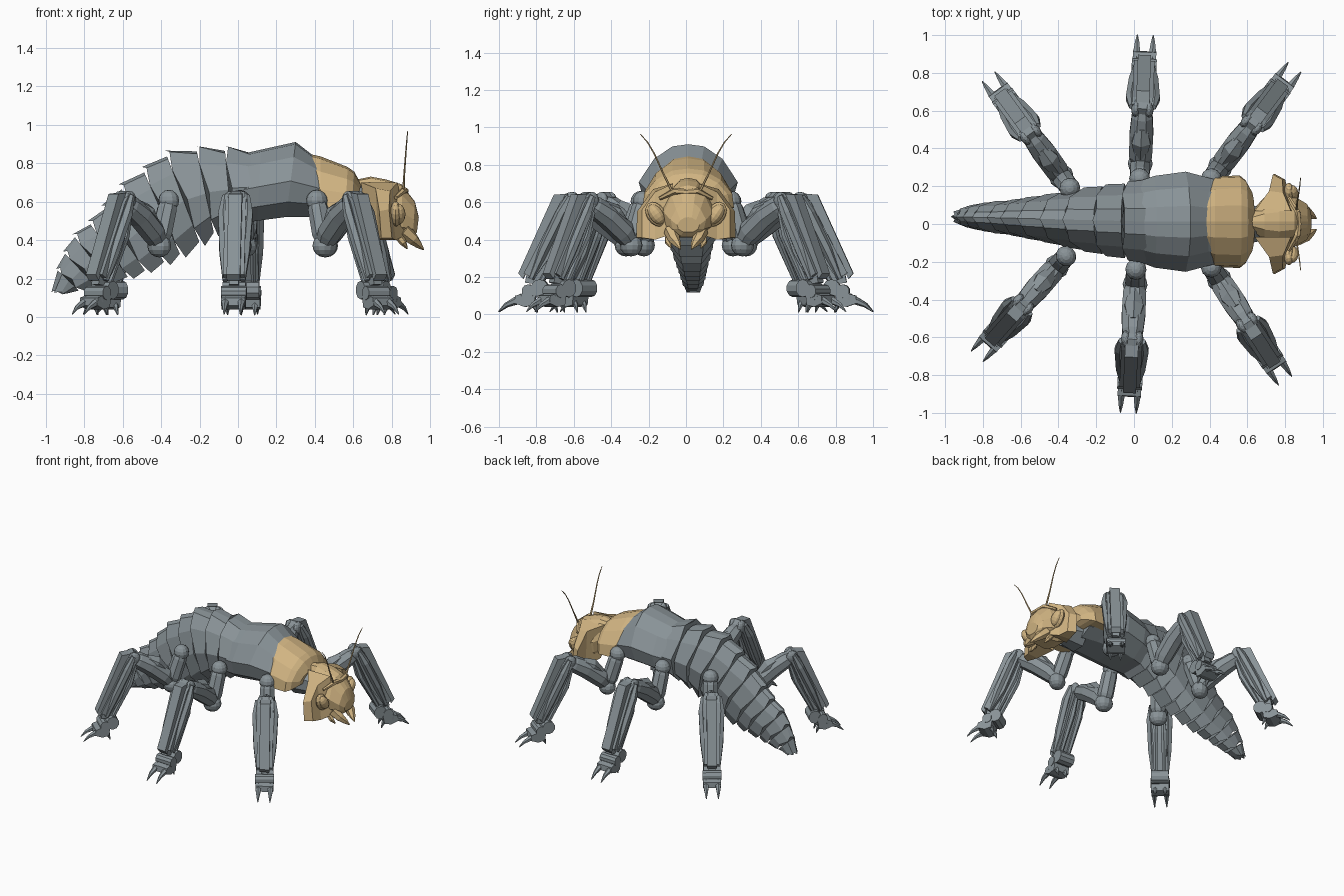
import bpy, bmesh, math
from mathutils import Vector, Matrix

if "Cube" in bpy.data.objects:
    bpy.data.objects.remove(bpy.data.objects["Cube"])


def material(name, rgb):
    m = bpy.data.materials.new(name)
    m.use_nodes = True
    m.diffuse_color = (*rgb, 1)
    m.node_tree.nodes["Principled BSDF"].inputs["Base Color"].default_value = (*rgb, 1)
    return m


GREY = material("steel grey", (.25, .29, .31))
TAN = material("sand tan", (.64, .46, .225))


def finish(name, bm, mat, matrix=None):
    bmesh.ops.recalc_face_normals(bm, faces=bm.faces)
    if matrix:
        bm.transform(matrix)
    mesh = bpy.data.meshes.new(name)
    bm.to_mesh(mesh)
    bm.free()
    mesh.materials.append(mat)
    ob = bpy.data.objects.new(name, mesh)
    bpy.context.collection.objects.link(ob)
    return ob


def skin(name, rings, mat, matrix=None):
    """Join closed rings of points into a capped shell."""
    bm = bmesh.new()
    vs = [[bm.verts.new(p) for p in ring] for ring in rings]
    n = len(vs[0])
    for a, b in zip(vs, vs[1:]):
        for i in range(n):
            j = (i + 1) % n
            bm.faces.new((a[i], a[j], b[j], b[i]))
    bm.faces.new(vs[0])
    bm.faces.new(vs[-1])
    return finish(name, bm, mat, matrix)


def tube(name, pts, radii, mat, sides=8, matrix=None):
    """Faceted tube along a path with a radius at every point."""
    pts = [Vector(p) for p in pts]
    rings = []
    for i, p in enumerate(pts):
        d = pts[min(i + 1, len(pts) - 1)] - pts[max(i - 1, 0)]
        q = d.to_track_quat('Z', 'Y')
        angles = [math.tau * (k + .5) / sides for k in range(sides)]
        rings.append([p + q @ Vector((math.cos(a), math.sin(a), 0)) * radii[i] for a in angles])
    return skin(name, rings, mat, matrix)


def ball(name, centre, size, mat, matrix=None, tilt=0):
    bm = bmesh.new()
    bmesh.ops.create_uvsphere(bm, u_segments=12, v_segments=8, radius=1)
    bm.transform(Matrix.Translation(centre) @ Matrix.Rotation(tilt, 4, 'X')
                 @ Matrix.Diagonal((*size, 1)))
    return finish(name, bm, mat, matrix)


def plate(name, outline, t0, t1, mat, matrix=None):
    """Side outline (r, z) given thickness across t."""
    return skin(name, [[(r, t, z) for r, z in outline] for t in (t0, t1)], mat, matrix)


# Cross-sections: (depth from the top, share of half width)
BODY = [(0, 0), (.03, .32), (.2, .69), (.52, 1), (.8, .88), (1, .42)]
ARCH = [(0, 0), (.05, .35), (.3, .72), (.65, .96), (1, 1)]


def hoop(station, section, shrink=1, saw=0):
    """Ring leaning between a top and a bottom point; saw gives it a zigzag rim."""
    tx, tz, bx, bz, w = station
    top, bot = Vector((tx, 0, tz)), Vector((bx, 0, bz))
    mid = (top + bot) / 2
    top, bot = mid + (top - mid) * shrink, mid + (bot - mid) * shrink
    bend = .012 + .025 * max(0, .1 - tx)
    w *= (1 + shrink) / 2
    side = []
    for i, (t, k) in enumerate(section):
        p = top.lerp(bot, t)
        side.append((p.x + saw * (i % 2), k * w, p.z + saw * .5 * (i % 2)))
    return ([(x, bend + y, z) for x, y, z in side]
            + [(x, bend - y, z) for x, y, z in reversed(side[1:])])


# Abdomen: overlapping plates curling down to the tail
stations = [
    (.10, .865, .06, .50, .235), (-.07, .89, -.03, .45, .21), (-.22, .89, -.12, .41, .19),
    (-.38, .865, -.19, .36, .17), (-.50, .78, -.29, .30, .147), (-.62, .69, -.37, .26, .127),
    (-.71, .58, -.47, .22, .11), (-.78, .50, -.56, .19, .095), (-.86, .43, -.66, .17, .085),
    (-.91, .34, -.73, .15, .075), (-.945, .25, -.82, .13, .062), (-.97, .13, -.90, .115, .04)]
for a, b in zip(stations, stations[1:]):
    skin("abdomen_plate", [hoop(a, BODY, .88), hoop(b, BODY, 1, .018)], GREY)

# Thorax, collar and neck
skin("thorax", [hoop(s, BODY) for s in (
    (.03, .85, .03, .49, .215), (.12, .87, .1, .5, .243), (.30, .91, .25, .52, .265),
    (.39, .84, .42, .52, .23), (.56, .74, .55, .52, .19))], GREY)
skin("collar", [hoop(s, ARCH) for s in (
    (.37, .848, .41, .59, .215), (.43, .835, .43, .57, .24),
    (.57, .78, .56, .57, .245), (.605, .755, .59, .58, .22), (.64, .69, .62, .60, .16))], TAN)
tube("neck", [(.52, 0, .6), (.7, 0, .58)], [.13, .09], GREY)

# Head
skin("head", [hoop(s, BODY) for s in (
    (.62, .715, .65, .50, .07), (.69, .73, .69, .44, .13), (.77, .715, .76, .41, .16),
    (.85, .69, .86, .41, .13), (.92, .60, .91, .42, .095), (.94, .52, .93, .44, .06))], TAN)
tube("brow_ridge", [(.82, -.14, .62), (.865, -.06, .66), (.872, 0, .655),
                    (.865, .06, .66), (.82, .14, .62)], [.01, .018, .016, .018, .01], TAN, 6)

for s in (1, -1):
    # Cheeks flaring out to a wing tip
    skin("cheek", [[(x, y * s, z) for x, y, z in outline] for outline in (
        [(.64, .07, .70), (.83, .07, .70), (.88, .07, .43), (.67, .07, .44)],
        [(.715, .175, .67), (.79, .165, .655), (.82, .165, .40), (.73, .175, .40)],
        [(.735, .262, .55), (.785, .235, .56), (.80, .235, .41), (.745, .265, .41)])], TAN)
    # Eyes with a raised rim
    ball("eye", (.835, s * .16, .535), (.036, .038, .06), TAN, tilt=-s * .6)
    ball("eye_rim", (.82, s * .16, .535), (.03, .05, .072), TAN, tilt=-s * .6)
    # Jaws
    tube("mandible", [(.86, s * .08, .45), (.91, s * .065, .405), (.94, s * .045, .375),
                      (.965, s * .03, .35)], [.04, .032, .02, .004], TAN, 6)
    tube("jaw_palp", [(.83, s * .09, .43), (.86, s * .095, .385), (.88, s * .08, .355)],
         [.025, .018, .004], TAN, 6)
    # Antennae
    tube("antenna", [(.86, s * .07, .65), (.865, s * .12, .75), (.873, s * .17, .86),
                     (.878, s * .205, .92), (.882, s * .245, .965)],
         [.008, .005, .004, .0035, .002], TAN, 6)


def leg(name, hip, tip):
    """Leg built along +x from the hip, then turned towards its foot tip."""
    hip, tip = Vector((*hip, 0)), Vector((*tip, 0))
    d = tip - hip
    m = (Matrix.Translation(hip) @ Matrix.Rotation(math.atan2(d.y, d.x), 4, 'Z')
         @ Matrix.Diagonal((d.length / .76, 1, 1, 1)))
    g = dict(mat=GREY, matrix=m)
    # Hip and thigh
    ball(name + "_hip_joint", (0, 0, .605), (.056, .056, .056), **g)
    tube(name + "_hip", [(0, 0, .60), (.015, 0, .56), (.06, 0, .43), (.075, 0, .38)],
         [.045, .055, .057, .04], **g)
    ball(name + "_lower_joint", (.08, 0, .37), (.062, .066, .06), **g)
    tube(name + "_thigh", [(.08, 0, .38), (.13, 0, .44), (.24, 0, .525), (.33, 0, .575), (.38, 0, .6)],
         [.045, .066, .068, .06, .04], **g)
    tube(name + "_thigh_guard", [(.12, 0, .47), (.2, 0, .54), (.27, 0, .58)],
         [.035, .057, .035], sides=6, **g)
    # Shin: core, outer guard, side plates and rods
    plate(name + "_shin_core", [(.33, .62), (.37, .655), (.42, .64), (.60, .27), (.62, .17),
                                (.55, .16), (.44, .36)], -.025, .025, **g)
    plate(name + "_shin_guard", [(.40, .645), (.465, .64), (.655, .22), (.63, .19)],
          -.035, .035, **g)
    for s in (1, -1):
        ball(name + "_knee", (.37, s * .035, .61), (.045, .025, .045), **g)
        plate(name + "_shin_plate", [(.36, .58), (.39, .645), (.43, .60), (.625, .22), (.57, .19),
                                     (.47, .33)], s * .03, s * .055, **g)
        tube(name + "_shin_fairing", [(.38, s * .055, .63), (.425, s * .064, .54), (.52, s * .055, .34),
                                      (.585, s * .045, .19)], [.018, .03, .028, .016], sides=6, **g)
        tube(name + "_shin_rod", [(.35, s * .025, .57), (.40, s * .03, .42), (.53, s * .03, .18)],
             [.012, .022, .014], sides=6, **g)
        # Toes and heel claws
        tube(name + "_toe", [(.63, s * .042, .09), (.675, s * .042, .07), (.72, s * .042, .05),
                             (.76, s * .042, .015)], [.024, .02, .013, .003], sides=6, **g)
        tube(name + "_heel_claw", [(.59, s * .035, .08), (.57, s * .035, .05), (.555, s * .035, .01)],
             [.02, .015, .003], sides=6, **g)
    # Ankle and foot
    tube(name + "_ankle", [(.54, -.06, .14), (.54, .06, .14)], [.048, .048], sides=10, **g)
    tube(name + "_ankle_front", [(.60, -.066, .125), (.60, .066, .125)], [.036, .036], sides=10, **g)
    plate(name + "_foot", [(.56, .11), (.60, .12), (.67, .10), (.675, .06), (.62, .04), (.57, .05)],
          -.062, .062, **g)


leg("front_leg", (.41, .24), (.85, .83))
leg("front_leg", (.41, -.23), (.80, -.83))
leg("middle_leg", (.03, .24), (.06, 1.0))
leg("middle_leg", (.01, -.24), (-.03, -1.0))
leg("rear_leg", (-.34, .19), (-.77, .78))
leg("rear_leg", (-.36, -.17), (-.83, -.70))
